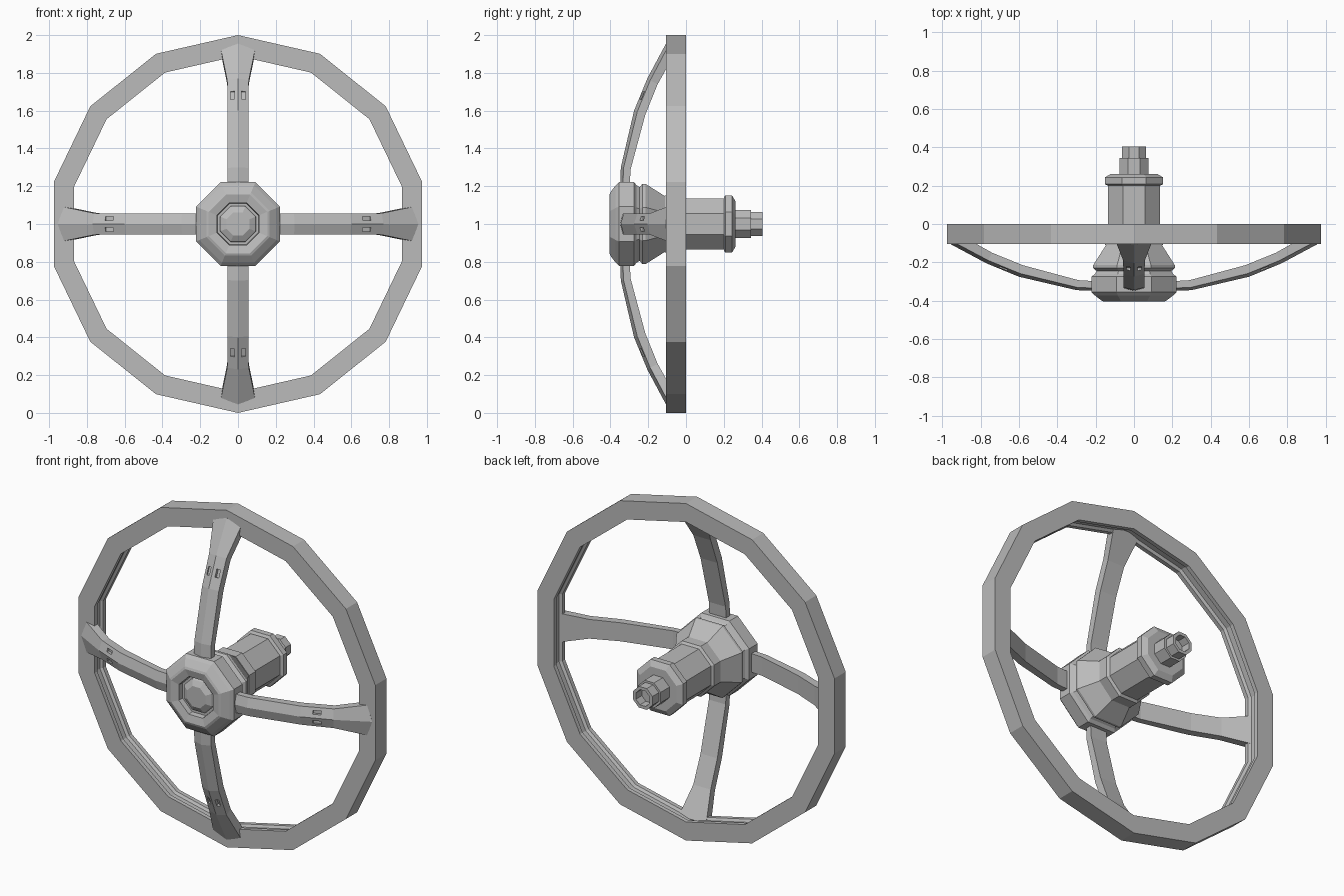
import bpy, bmesh, math
from mathutils import Matrix

cube = bpy.data.objects.get("Cube")
if cube:
    bpy.data.objects.remove(cube, do_unlink=True)

grey = bpy.data.materials.new("grey metal")
grey.use_nodes = True
colour = (0.5, 0.5, 0.5, 1)
grey.diffuse_color = colour
grey.node_tree.nodes["Principled BSDF"].inputs["Base Color"].default_value = colour

CENTRE = Matrix.Translation((0, 0, 1))


def finish(name, bm, matrix=CENTRE):
    """Turn a bmesh into a flat-shaded grey object."""
    bmesh.ops.recalc_face_normals(bm, faces=bm.faces)
    mesh = bpy.data.meshes.new(name)
    bm.to_mesh(mesh)
    bm.free()
    mesh.materials.append(grey)
    obj = bpy.data.objects.new(name, mesh)
    bpy.context.collection.objects.link(obj)
    obj.matrix_world = matrix
    return obj


def loft(bm, loops, closed):
    """Bridge equal-sized loops of points, joining or capping the ends."""
    rows = [[bm.verts.new(p) for p in loop] for loop in loops]
    n = len(rows[0])
    pairs = list(zip(rows, rows[1:]))
    if closed:
        pairs.append((rows[-1], rows[0]))
    else:
        bm.faces.new(rows[0])
        bm.faces.new(rows[-1])
    for a, b in pairs:
        for i in range(n):
            j = (i + 1) % n
            bm.faces.new((a[i], a[j], b[j], b[i]))


def turned(name, profile, sides, flat_top=True, closed=False):
    """Turn a (radius, y) profile around the y axis into a polygonal solid."""
    half = math.pi / sides if flat_top else 0
    bm = bmesh.new()
    loops = []
    for r, y in profile:
        r /= math.cos(half)          # with a flat top, radius means half width
        angles = [half + math.tau * i / sides for i in range(sides)]
        loops.append([(r * math.sin(a), y, r * math.cos(a)) for a in angles])
    loft(bm, loops, closed)
    return finish(name, bm)


# Rim with a stepped groove along its inner face
turned("rim", [(1, -0.105), (1, 0), (0.89, 0), (0.89, -0.025), (0.905, -0.035),
               (0.905, -0.07), (0.89, -0.08), (0.89, -0.105)], 14, False, True)

# Hub with a recessed button in front and a cone behind
turned("hub", [(0.06, -0.392), (0.09, -0.375), (0.095, -0.365), (0.108, -0.365),
               (0.112, -0.395), (0.155, -0.405), (0.168, -0.4), (0.205, -0.372),
               (0.222, -0.355), (0.222, -0.275), (0.205, -0.262), (0.195, -0.245),
               (0.213, -0.23), (0.213, -0.215), (0.14, -0.1)], 8)

# Column behind the hub
turned("column", [(0.15, -0.11), (0.15, -0.05), (0.136, -0.04), (0.136, 0.205)], 8)
turned("collar", [(0.138, 0.2), (0.152, 0.208), (0.152, 0.243), (0.12, 0.262)], 8)
turned("neck", [(0.075, 0.25), (0.075, 0.345)], 8)
turned("hollow_tip", [(0.063, 0.33), (0.063, 0.405), (0.045, 0.405), (0.045, 0.35)], 8)

# Spoke stations: ridge radius, ridge y, back radius, back y, half width
STATIONS = [(0.17, -0.35, 0.17, -0.3, 0.055),
            (0.3, -0.345, 0.29, -0.293, 0.055),
            (0.6, -0.275, 0.58, -0.215, 0.055),
            (0.77, -0.205, 0.74, -0.15, 0.057),
            (0.955, -0.106, 0.9, -0.06, 0.09)]


def spoke_section(fr, fy, br, by, w):
    er, ey = fr + (br - fr) * 0.3, fy + (by - fy) * 0.28
    if fr > 0.9:
        er, ey = 0.922, -0.104
    return [(0, fy, fr), (w, ey, er), (w, by, br), (-w, by, br), (-w, ey, er)]


bm = bmesh.new()
loft(bm, [spoke_section(*s) for s in STATIONS], False)
spoke = finish("spoke_top", bm)

# Pair of small slots sunk into the front of the spoke
bm = bmesh.new()
for side in (-1, 1):
    place = (Matrix.Translation((side * 0.029, -0.237, 0.683))
             @ Matrix.Rotation(math.radians(-22), 4, 'X')
             @ Matrix.Diagonal((0.02, 0.036, 0.046, 1)))
    bmesh.ops.create_cube(bm, size=1, matrix=place)
cutter = finish("slot_cutter", bm)
cutter.hide_render = True
cut = spoke.modifiers.new("slots", 'BOOLEAN')
cut.operation = 'DIFFERENCE'
cut.solver = 'EXACT'
cut.object = cutter
bpy.context.view_layer.update()
baked = bpy.data.meshes.new_from_object(
    spoke.evaluated_get(bpy.context.evaluated_depsgraph_get()))
spoke.modifiers.clear()
spoke.data = baked
bpy.data.objects.remove(cutter, do_unlink=True)

# Remaining spokes
for i, name in enumerate(("spoke_left", "spoke_bottom", "spoke_right"), 1):
    copy = bpy.data.objects.new(name, baked)
    bpy.context.collection.objects.link(copy)
    copy.matrix_world = CENTRE @ Matrix.Rotation(i * math.pi / 2, 4, 'Y')
